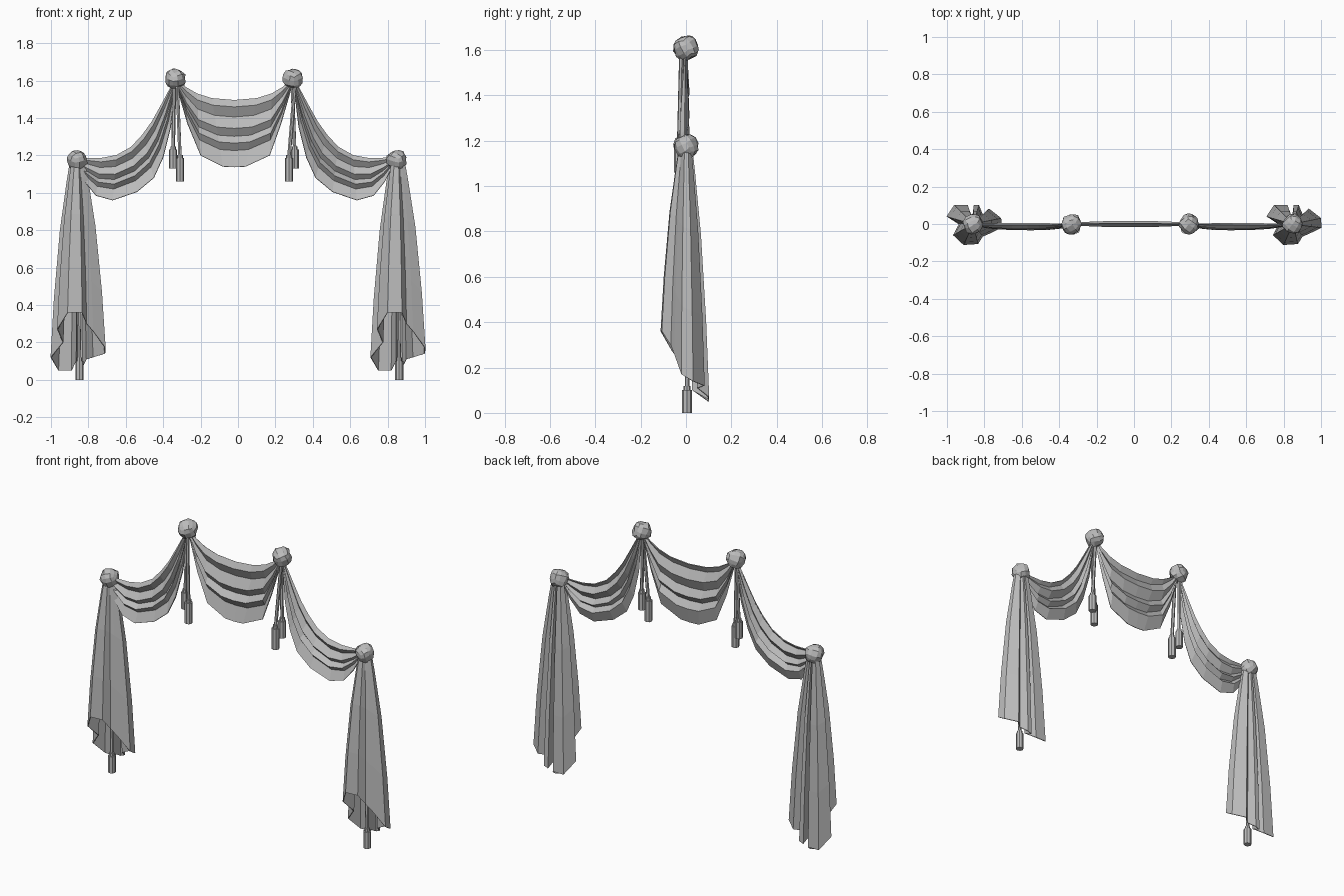
import bpy, bmesh, math, random
from mathutils import Vector, Matrix

random.seed(4)
cube = bpy.data.objects.get("Cube")
if cube:
    bpy.data.objects.remove(cube, do_unlink=True)

grey = bpy.data.materials.new("grey_cloth")
grey.use_nodes = True
grey.diffuse_color = (0.5, 0.5, 0.5, 1)
grey.node_tree.nodes["Principled BSDF"].inputs["Base Color"].default_value = (0.5, 0.5, 0.5, 1)


def finish(name, bm, thickness=0):
    bmesh.ops.recalc_face_normals(bm, faces=bm.faces)
    mesh = bpy.data.meshes.new(name)
    bm.to_mesh(mesh)
    bm.free()
    mesh.materials.append(grey)
    obj = bpy.data.objects.new(name, mesh)
    bpy.context.collection.objects.link(obj)
    if thickness:
        mod = obj.modifiers.new("cloth_thickness", "SOLIDIFY")
        mod.thickness = thickness
        mod.offset = 0
    return obj


def loft(name, rows, closed=False, thickness=0.005):
    """Join rows of points with quads."""
    bm = bmesh.new()
    grid = [[bm.verts.new(p) for p in row] for row in rows]
    for a, b in zip(grid, grid[1:]):
        count = len(a) if closed else len(a) - 1
        for i in range(count):
            j = (i + 1) % len(a)
            bm.faces.new((a[i], a[j], b[j], b[i]))
    return finish(name, bm, thickness)


def knob(name, x, z):
    """Faceted gathered rosette."""
    bm = bmesh.new()
    bmesh.ops.create_cube(bm, size=1)
    bmesh.ops.subdivide_edges(bm, edges=bm.edges, cuts=2, use_grid_fill=True)
    turn = Matrix.Rotation(0.5, 3, 'X') @ Matrix.Rotation(x * 3, 3, 'Z')
    for v in bm.verts:
        v.co = turn @ v.co.normalized() * random.uniform(0.05, 0.06) + Vector((x, 0, z))
    finish(name, bm)


def rod(bm, a, b, radius, sides):
    a, b = Vector(a), Vector(b)
    spin = (b - a).to_track_quat('Z', 'Y').to_matrix().to_4x4()
    bmesh.ops.create_cone(bm, cap_ends=True, segments=sides, radius1=radius, radius2=radius,
                          depth=(b - a).length, matrix=Matrix.Translation((a + b) / 2) @ spin)


def tassel(name, top, x, y, z_low, length):
    """Cord with a small collar and a cylindrical tassel."""
    bm = bmesh.new()
    head = z_low + length
    rod(bm, top, (x, y, head - 0.01), 0.01, 6)
    rod(bm, (x, y, head - 0.01), (x, y, head + 0.008), 0.015, 8)
    rod(bm, (x, y, z_low), (x, y, head - 0.01), 0.022, 8)
    finish(name, bm)


# Fold rows: position down the cloth, and depth forward (1) or back (-1)
FOLDS = [(0, -.3), (.1, 1), (.25, -1), (.42, 1), (.54, -1), (.64, 1), (.75, -1), (1, .6)]


def swag(name, top, bottom, depth, bulge, place=lambda x: x):
    """Gathered cloth with folds that fade out at both ends."""
    last = len(top) - 1
    rows = []
    for s, d in FOLDS:
        row = []
        for i, (a, b) in enumerate(zip(top, bottom)):
            fade = math.sin(math.pi * i / last) ** 0.7 if 0 < i < last else 0.1
            y = -d * depth * fade - bulge * fade * (0.4 + 0.6 * s)
            x, z = (a[k] + (b[k] - a[k]) * s for k in (0, 1))
            row.append((place(x), y, z))
        rows.append(row)
    loft(name, rows)


# Centre swag
swag("centre_swag",
     [(-.335, 1.61), (-.28, 1.565), (-.22, 1.53), (-.14, 1.505), (-.02, 1.495),
      (.1, 1.505), (.18, 1.53), (.24, 1.565), (.295, 1.61)],
     [(-.325, 1.56), (-.27, 1.37), (-.2, 1.2), (-.08, 1.14), (-.02, 1.137),
      (.04, 1.14), (.17, 1.2), (.23, 1.37), (.285, 1.56)], 0.014, 0)

# Side swags
side_top = [(-.335, 1.61), (-.41, 1.47), (-.46, 1.38), (-.51, 1.31), (-.57, 1.245),
            (-.65, 1.2), (-.73, 1.185), (-.8, 1.185), (-.865, 1.19)]
side_bottom = [(-.335, 1.56), (-.36, 1.35), (-.4, 1.19), (-.45, 1.08), (-.54, 1.005),
               (-.67, .96), (-.76, .985), (-.82, 1.06), (-.86, 1.14)]
swag("right_swag", side_top, side_bottom, 0.014, 0.022)
swag("left_swag", side_top, side_bottom, 0.014, 0.022, lambda x: -x - 0.035)

# Hanging tails: pleated section (x, y, hem height), the hem falls toward the back
PLEATS = [(-.05, -.11, .36), (.025, -.105, .36), (.05, -.065, .3), (.085, -.05, .26),
          (.15, -.02, .17), (.148, .03, .14), (.085, .08, .12), (.05, .05, .11),
          (.03, .1, .07), (.005, .1, .06), (-.005, .03, .1), (-.03, .1, .05),
          (-.1, .1, .05), (-.14, .04, .12), (-.075, .0, .2), (-.105, -.06, .27)]


def tail(name, x):
    rows = []
    for t, scale in ((0, .26), (.1, .38), (.35, .64), (.7, .87), (1, 1)):
        rows.append([(x + px * scale, py * scale, 1.17 + (hem - 1.17) * t) for px, py, hem in PLEATS])
    loft(name, rows, closed=True)


# Outer posts: tail, knob and long tassel
for side, x in (("right", -.86), ("left", .85)):
    tail(side + "_tail", x)
    knob(side + "_lower_knob", x, 1.175)
    tassel(side + "_long_tassel", (x, 0, 1.15), x + .012, .005, 0, .11)

# Upper knobs with a pair of short tassels each
for side, x, low_x, high_x in (("right", -.335, -.31, -.347), ("left", .295, .272, .303)):
    knob(side + "_upper_knob", x, 1.61)
    tassel(side + "_low_tassel", (x + .01, -.02, 1.59), low_x, -.03, 1.06, .135)
    tassel(side + "_high_tassel", (x - .005, .0, 1.59), high_x, -.01, 1.13, .11)
